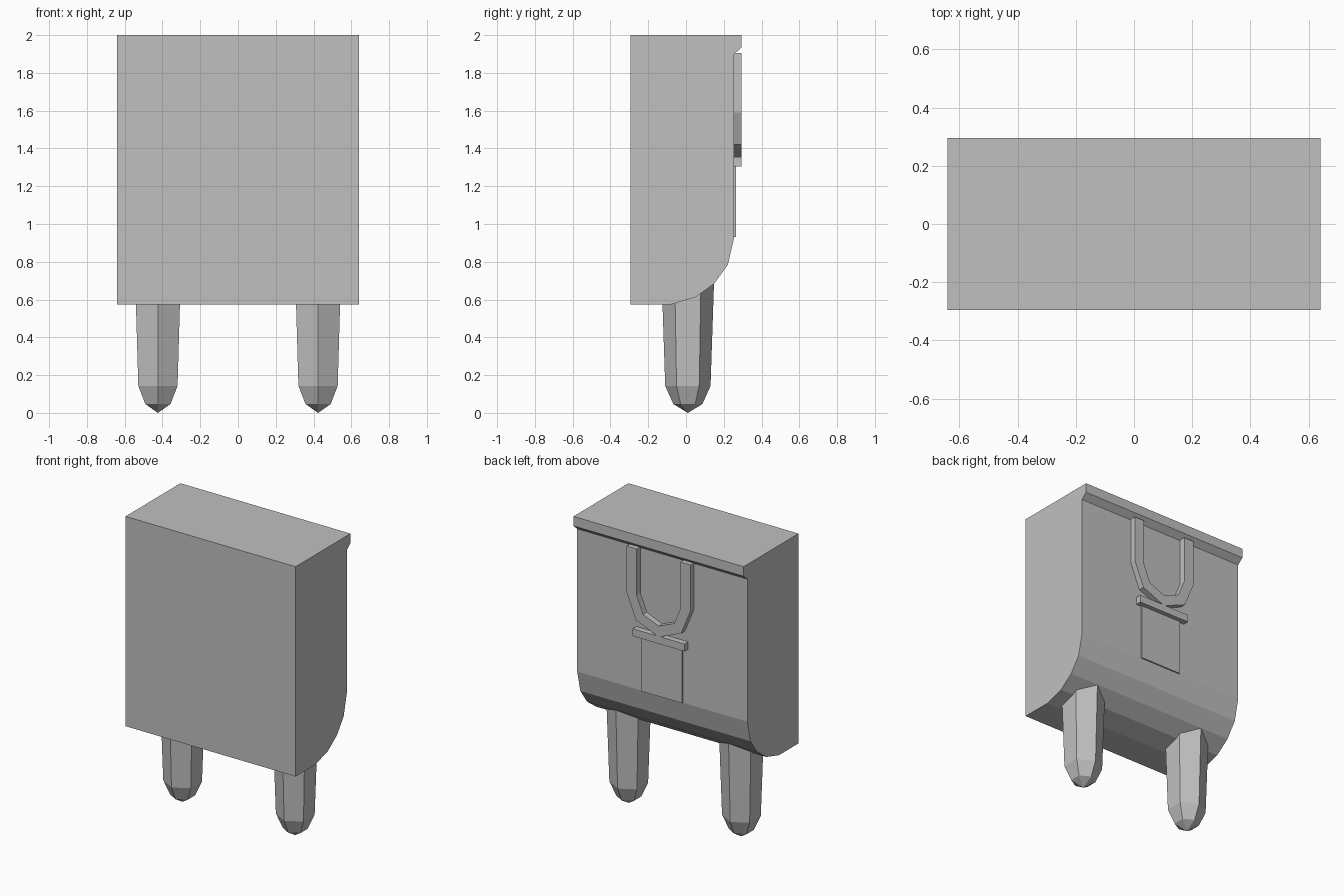
import bpy, bmesh
from math import cos, sin, pi

cube = bpy.data.objects.get("Cube")
if cube:
    bpy.data.objects.remove(cube, do_unlink=True)

grey = bpy.data.materials.new("plain_grey")
grey.use_nodes = True
COLOR = (0.53, 0.53, 0.53, 1)
grey.diffuse_color = COLOR
grey.node_tree.nodes["Principled BSDF"].inputs["Base Color"].default_value = COLOR


def finish(name, bm):
    bmesh.ops.recalc_face_normals(bm, faces=bm.faces)
    mesh = bpy.data.meshes.new(name)
    bm.to_mesh(mesh)
    bm.free()
    mesh.materials.append(grey)
    obj = bpy.data.objects.new(name, mesh)
    bpy.context.collection.objects.link(obj)
    return obj


def extrude(name, start, offset):
    """Fill a closed outline and push it along an offset."""
    bm = bmesh.new()
    face = bm.faces.new([bm.verts.new(p) for p in start])
    result = bmesh.ops.extrude_face_region(bm, geom=[face], use_keep_orig=True)
    moved = [g for g in result["geom"] if isinstance(g, bmesh.types.BMVert)]
    bmesh.ops.translate(bm, verts=moved, vec=offset)
    return finish(name, bm)


def back_plate(name, outline, top):
    """Raised relief on the back, outline given as x and z."""
    base = BACK - 0.005
    return extrude(name, [(x, base, z) for x, z in outline], (0, top - base, 0))


def rectangle(half, low, high):
    return [(-half, low), (half, low), (half, high), (-half, high)]


HALF_W, DEPTH, BACK = 0.64, 0.295, 0.255

# Body: side profile with a top lip and a rounded lower back edge
profile = [(-DEPTH, 2), (DEPTH, 2), (DEPTH, 1.935), (BACK, 1.9), (BACK, 0.93),
           (0.222, 0.785), (0.15, 0.685), (0.05, 0.612), (-0.085, 0.573), (-DEPTH, 0.573)]
extrude("body", [(-HALF_W, y, z) for y, z in profile], (2 * HALF_W, 0, 0))

# U-shaped relief: straight arms joined by an eight-sided half ring
def half_ring(radius):
    return [(radius * cos(i * pi / 4), 1.59 - radius * sin(i * pi / 4)) for i in range(5)]


OUTER, INNER, ARM_TOP = 0.24, 0.165, 1.905
u_outline = ([(OUTER, ARM_TOP)] + half_ring(OUTER) + [(-OUTER, ARM_TOP), (-INNER, ARM_TOP)]
             + half_ring(INNER)[::-1] + [(INNER, ARM_TOP)])
back_plate("u_relief", u_outline, DEPTH)

# Crossbar and thin panel below the U
back_plate("crossbar", rectangle(0.195, 1.305, 1.355), DEPTH)
back_plate("thin_panel", rectangle(0.155, 0.93, 1.31), 0.264)


# Prongs: tapered six-sided pins with pointed tips
def prong(name, x):
    bm = bmesh.new()
    rings = []
    for radius, z in [(0.142, 0.8), (0.12, 0.143), (0.077, 0.047)]:
        rings.append([bm.verts.new((x + radius * sin(i * pi / 3),
                                    0.01 + radius * cos(i * pi / 3), z)) for i in range(6)])
    tip = bm.verts.new((x, 0.01, 0))
    bm.faces.new(rings[0])
    for i in range(6):
        j = (i + 1) % 6
        for a, b in zip(rings, rings[1:]):
            bm.faces.new((a[i], a[j], b[j], b[i]))
        bm.faces.new((rings[-1][i], rings[-1][j], tip))
    return finish(name, bm)


for side, sign in (("left", 1), ("right", -1)):
    prong(side + "_prong", sign * 0.424)
